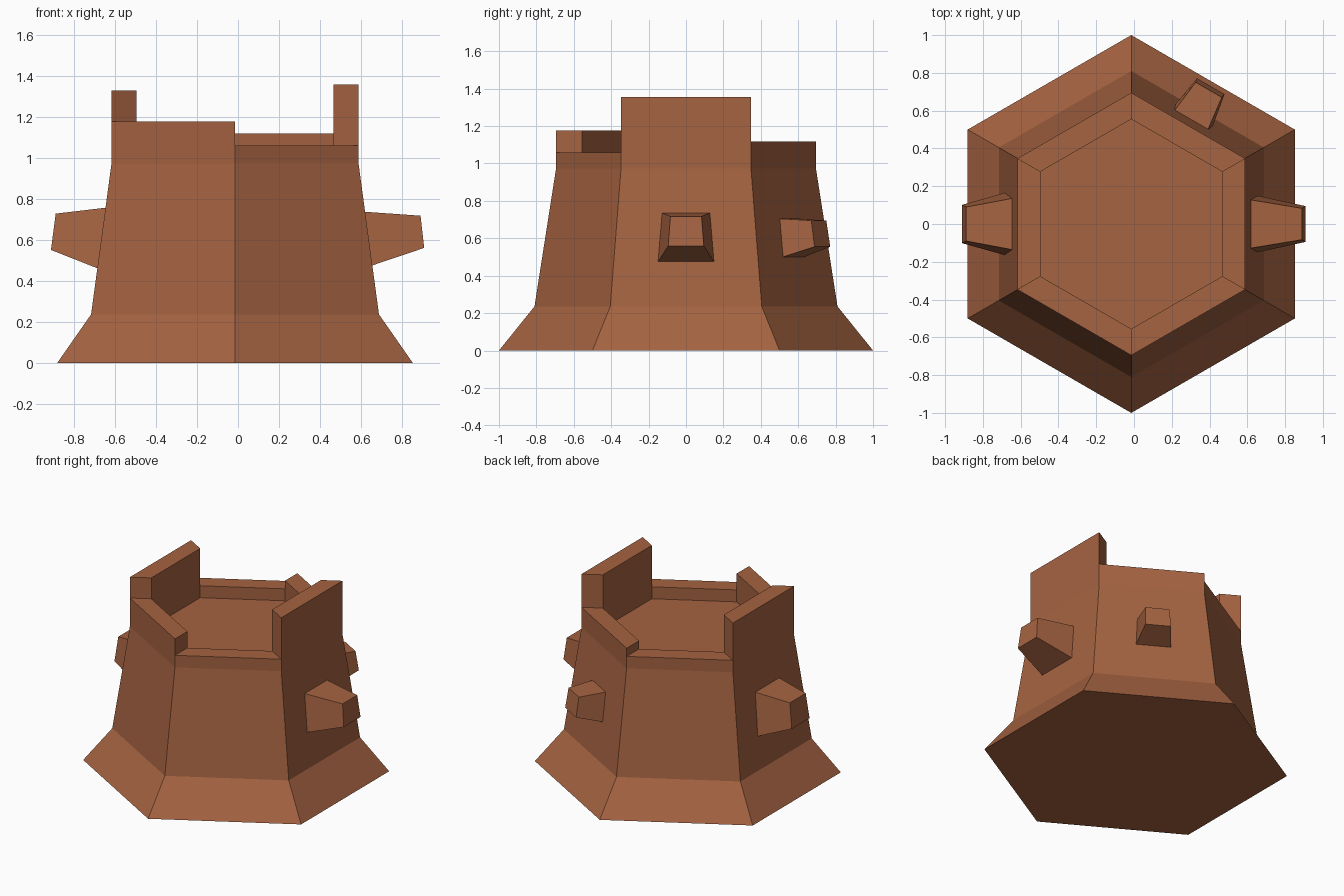
import bpy, bmesh
from math import sin, cos, radians
from mathutils import Vector

if "Cube" in bpy.data.objects:
    bpy.data.objects.remove(bpy.data.objects["Cube"])

CX = -0.0145          # tower axis, slightly left of centre
FLOOR = 0.972         # platform height, also where the wall turns vertical
SIDES = 6

clay = bpy.data.materials.new("clay brown")
clay.diffuse_color = (0.376, 0.125, 0.053, 1)
clay.use_nodes = True
clay.node_tree.nodes["Principled BSDF"].inputs["Base Color"].default_value = clay.diffuse_color


def finish(name, bm):
    mesh = bpy.data.meshes.new(name)
    bm.to_mesh(mesh)
    bm.free()
    mesh.materials.append(clay)
    obj = bpy.data.objects.new(name, mesh)
    bpy.context.collection.objects.link(obj)
    return obj


def corner(k, radius, z):
    a = radians(60 * k - 30)
    return Vector((CX + radius * cos(a), radius * sin(a), z))


# Tower: flared hexagonal body with a sunken platform and a parapet whose
# height differs on every side
INNER, OUTER = 0.555, 0.695
heights = [1.356, 1.117, 1.058, 1.326, 1.176, 1.058]
bm = bmesh.new()


def face(*points):
    bm.faces.new([bm.verts.new(p) for p in points])


for k in range(SIDES):
    h, h_next = heights[k], heights[(k + 1) % SIDES]
    profile = [(1.0, 0), (0.81, 0.236), (OUTER, FLOOR), (OUTER, h), (INNER, h), (INNER, FLOOR)]
    for (r0, z0), (r1, z1) in zip(profile, profile[1:]):
        face(corner(k, r0, z0), corner(k + 1, r0, z0), corner(k + 1, r1, z1), corner(k, r1, z1))
    # mitred end where the neighbouring parapet has another height
    if h != h_next:
        end = [corner(k + 1, OUTER, h_next), corner(k + 1, INNER, h_next),
               corner(k + 1, INNER, h), corner(k + 1, OUTER, h)]
        face(*end)
face(*[corner(k, INNER, FLOOR) for k in range(SIDES)])
face(*[corner(k, 1.0, 0) for k in reversed(range(SIDES))])
bmesh.ops.remove_doubles(bm, verts=bm.verts, dist=1e-4)
finish("tower", bm)


# Wall blocks: tapered stones; each section corner is (distance, half width, height)
def wall_block(name, angle, base_low, base_high, tip_low, tip_high):
    n = Vector((cos(radians(angle)), sin(radians(angle)), 0))
    t = Vector((-n.y, n.x, 0))
    b = bmesh.new()

    def ring(low, high):
        return [b.verts.new(Vector((CX, 0, z)) + n * d + t * (w * s))
                for (d, w, z), s in ((low, -1), (low, 1), (high, 1), (high, -1))]

    base, tip = ring(base_low, base_high), ring(tip_low, tip_high)
    b.faces.new(tip)
    b.faces.new(base[::-1])
    for i in range(4):
        j = (i + 1) % 4
        b.faces.new((base[i], base[j], tip[j], tip[i]))
    bmesh.ops.recalc_face_normals(b, faces=b.faces)
    finish(name, b)


wall_block("right_wall_block", 0, (0.667, 0.150, 0.474), (0.632, 0.128, 0.736),
           (0.922, 0.095, 0.560), (0.904, 0.083, 0.717))
wall_block("back_wall_block", 60, (0.663, 0.115, 0.500), (0.636, 0.102, 0.705),
           (0.842, 0.084, 0.555), (0.820, 0.080, 0.695))
wall_block("left_wall_block", 180, (0.669, 0.165, 0.460), (0.629, 0.136, 0.756),
           (0.897, 0.101, 0.550), (0.874, 0.090, 0.727))
